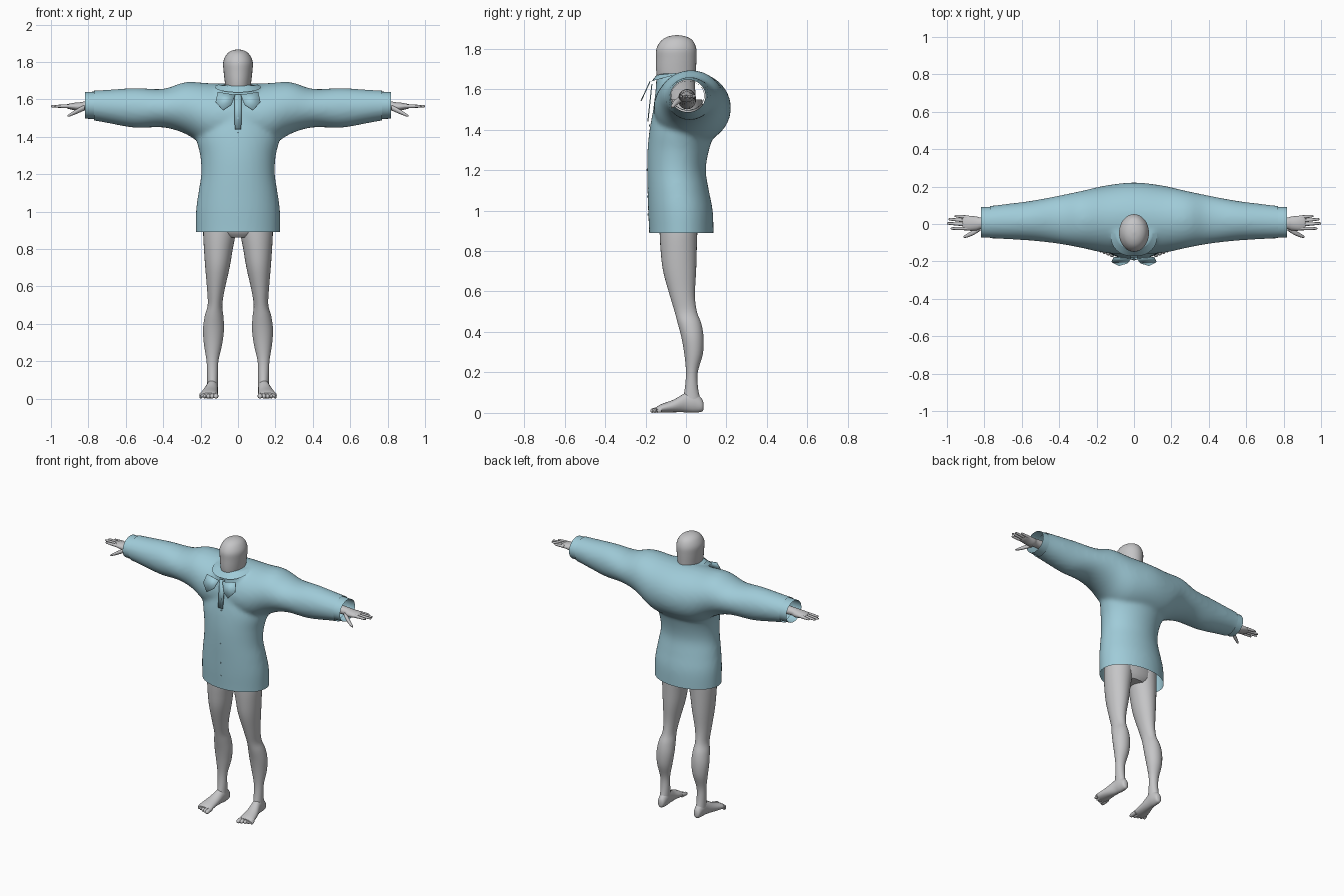
import bpy, bmesh, math
from mathutils import Vector

if "Cube" in bpy.data.objects:
    bpy.data.objects.remove(bpy.data.objects["Cube"])


def material(name, rgb):
    m = bpy.data.materials.new(name)
    m.use_nodes = True
    m.diffuse_color = (*rgb, 1)
    m.node_tree.nodes["Principled BSDF"].inputs["Base Color"].default_value = (*rgb, 1)
    return m


BLUE = material("light blue cloth", (0.35, 0.6, 0.69))
GREY = material("pale grey body", (0.56, 0.56, 0.57))


def smooth_path(rows, steps):
    """Catmull-Rom resampling of a list of section rows."""
    out = []
    for i in range(len(rows) - 1):
        a, b, c, d = (Vector(rows[min(max(i + k, 0), len(rows) - 1)]) for k in (-1, 0, 1, 2))
        for s in range(steps):
            t = s / steps
            out.append(b + (c - a) * t / 2 + (2 * a - 5 * b + 4 * c - d) * t * t / 2
                       + (3 * b - a - 3 * c + d) * t ** 3 / 2)
    return out + [Vector(rows[-1])]


def loft(bm, axis, rows, sides=32, steps=4, caps=True):
    """Rows are (position, a0, a1, b0, b1): oval sections across the axis."""
    ia, ib = [i for i in range(3) if i != axis]
    rings = []
    for p, a0, a1, b0, b1 in smooth_path(rows, steps):
        ring = []
        for k in range(sides):
            t = math.tau * k / sides
            co = Vector()
            co[axis] = p
            co[ia] = (a0 + a1) / 2 + (a1 - a0) / 2 * math.cos(t)
            co[ib] = (b0 + b1) / 2 + (b1 - b0) / 2 * math.sin(t)
            ring.append(bm.verts.new(co))
        rings.append(ring)
    for r, q in zip(rings, rings[1:]):
        for k in range(sides):
            n = (k + 1) % sides
            bm.faces.new((r[k], r[n], q[n], q[k]))
    if caps:
        bm.faces.new(rings[0])
        bm.faces.new(rings[-1])


def finish(bm, name, mat):
    bmesh.ops.recalc_face_normals(bm, faces=bm.faces)
    me = bpy.data.meshes.new(name)
    bm.to_mesh(me)
    bm.free()
    me.materials.append(mat)
    ob = bpy.data.objects.new(name, me)
    bpy.context.collection.objects.link(ob)
    shade(ob)
    return ob


def shade(ob):
    bpy.ops.object.select_all(action='DESELECT')
    ob.select_set(True)
    bpy.context.view_layer.objects.active = ob
    bpy.ops.object.shade_smooth_by_angle(angle=math.radians(45))


def mirror_x(bm):
    dup = bmesh.ops.duplicate(bm, geom=bm.verts[:] + bm.edges[:] + bm.faces[:])
    for v in dup["geom"]:
        if isinstance(v, bmesh.types.BMVert):
            v.co.x *= -1


def plate(name, points, thick=0.005):
    bm = bmesh.new()
    bm.faces.new([bm.verts.new(p) for p in points])
    ob = finish(bm, name, BLUE)
    ob.modifiers.new("thickness", 'SOLIDIFY').thickness = thick
    return ob


# Head and neck
bm = bmesh.new()
loft(bm, 2, [(1.5, -.06, .06, -.08, .05), (1.62, -.062, .062, -.13, .045),
             (1.68, -.069, .069, -.146, .048), (1.75, -.077, .077, -.148, .052),
             (1.8, -.079, .079, -.146, .051), (1.84, -.061, .061, -.122, .033),
             (1.86, -.035, .035, -.088, 0), (1.867, -.004, .004, -.05, -.04)])
finish(bm, "head", GREY)

# Hidden body and hips
bm = bmesh.new()
loft(bm, 2, [(.86, -.1, .1, -.1, .04), (.91, -.18, .18, -.13, .06),
             (1.05, -.17, .17, -.13, .06), (1.2, -.14, .14, -.12, .05),
             (1.4, -.16, .16, -.11, .09), (1.55, -.15, .15, -.09, .08)])
finish(bm, "body", GREY)

# Legs
bm = bmesh.new()
loft(bm, 2, [(.98, .01, .18, -.13, .06), (.89, .012, .186, -.13, .056),
             (.8, .028, .182, -.125, .053), (.7, .045, .175, -.113, .05),
             (.58, .072, .165, -.08, .044), (.5, .084, .162, -.056, .054),
             (.44, .078, .178, -.04, .076), (.37, .075, .187, -.022, .087),
             (.29, .085, .182, -.008, .083), (.2, .105, .168, 0, .058),
             (.12, .107, .165, -.006, .06), (.05, .107, .165, -.02, .075)])
mirror_x(bm)
finish(bm, "legs", GREY)

# Feet and toes
bm = bmesh.new()
loft(bm, 1, [(.087, .13, .142, .02, .045), (.078, .113, .157, .006, .07),
             (.04, .106, .165, .001, .105), (0, .107, .17, .003, .1),
             (-.06, .108, .19, .003, .066), (-.12, .108, .204, .001, .044),
             (-.145, .115, .2, .004, .03)], 20)
for i in range(5):
    x, r = .118 + i * .02, .013 - i * .001
    tip = -.176 + i * .008
    loft(bm, 1, [(-.12, x - r, x + r, .003, .032), (tip + .01, x - r, x + r, 0, .024),
                 (tip, x - .003, x + .003, .007, .014)], 10, 3)
mirror_x(bm)
finish(bm, "feet", GREY)

# Arms, palms, fingers and thumbs
bm = bmesh.new()
loft(bm, 0, [(.3, -.04, .05, 1.5, 1.6), (.6, -.034, .045, 1.525, 1.6),
             (.8, -.026, .034, 1.54, 1.59), (.84, -.034, .04, 1.535, 1.585),
             (.88, -.036, .044, 1.543, 1.581), (.91, -.03, .044, 1.55, 1.575),
             (.918, -.02, .03, 1.556, 1.57)], 20)
for y, tip_y, tip in ((.036, .042, .96), (.016, .025, .992), (-.004, .003, 1), (-.024, -.024, .98)):
    loft(bm, 0, [(.89, y - .01, y + .01, 1.552, 1.574),
                 (tip - .012, tip_y - .007, tip_y + .007, 1.556, 1.57),
                 (tip, tip_y - .002, tip_y + .002, 1.561, 1.565)], 10, 3)
loft(bm, 0, [(.82, -.035, -.005, 1.54, 1.57), (.86, -.06, -.033, 1.523, 1.55),
             (.9, -.074, -.056, 1.508, 1.524), (.912, -.072, -.066, 1.508, 1.514)], 10)
mirror_x(bm)
finish(bm, "arms_and_hands", GREY)

# Coat: trunk and sleeve volumes fused, softened, then opened at hem and wrists
bm = bmesh.new()
loft(bm, 2, [(.78, -.225, .225, -.18, .135), (.89, -.226, .226, -.182, .136),
             (1, -.225, .225, -.187, .132), (1.1, -.212, .212, -.19, .113),
             (1.2, -.197, .197, -.192, .098), (1.3, -.202, .202, -.19, .114),
             (1.4, -.225, .225, -.18, .15), (1.5, -.22, .22, -.162, .2),
             (1.6, -.17, .17, -.15, .16), (1.66, -.12, .12, -.147, .08),
             (1.678, -.11, .11, -.143, .07)], 48)
half = [(.15, -.155, .206, 1.34, 1.686), (.28, -.128, .177, 1.415, 1.692),
        (.4, -.106, .152, 1.45, 1.656), (.55, -.089, .124, 1.448, 1.66),
        (.7, -.08, .105, 1.474, 1.651), (.77, -.077, .097, 1.486, 1.647),
        (.85, -.076, .093, 1.49, 1.643)]
loft(bm, 0, [(-r[0], *r[1:]) for r in reversed(half)] + [(0, -.16, .222, 1.33, 1.684)] + half, 48)
coat = finish(bm, "coat", BLUE)
fuse = coat.modifiers.new("fuse", 'REMESH')
fuse.mode = 'VOXEL'
fuse.voxel_size = .012
soften = coat.modifiers.new("soften", 'SMOOTH')
soften.iterations = 8
graph = bpy.context.evaluated_depsgraph_get()
bm = bmesh.new()
bm.from_mesh(bpy.data.meshes.new_from_object(coat.evaluated_get(graph)))
for co, no in (((0, 0, .89), (0, 0, -1)), ((.77, 0, 0), (1, 0, 0)), ((-.77, 0, 0), (-1, 0, 0))):
    bmesh.ops.bisect_plane(bm, geom=bm.verts[:] + bm.edges[:] + bm.faces[:],
                           plane_co=co, plane_no=no, clear_outer=True)
coat.modifiers.clear()
bm.to_mesh(coat.data)
bm.free()
shade(coat)

# Cuffs
bm = bmesh.new()
loft(bm, 0, [(.755, -.074, .092, 1.494, 1.641), (.818, -.072, .09, 1.497, 1.64)], 32, 1, False)
mirror_x(bm)
finish(bm, "cuffs", BLUE)

# Crescent collar round the front of the neck
bm = bmesh.new()
rows = []
for i in range(17):
    t = math.pi * (i / 16)
    w = math.sin(t)
    rows.append([bm.verts.new((r * math.cos(t), -.05 - (r - .005) * w, z))
                 for r, z in ((.1, 1.68 - .01 * w), (.103 + .02 * abs(math.cos(t)) + .022 * w, 1.672 - .035 * w))])
for a, b in zip(rows, rows[1:]):
    bm.faces.new((a[0], a[1], b[1], b[0]))
finish(bm, "collar", BLUE)

# Loose collar flaps, tilted forward
for side, s in (("right", -1), ("left", 1)):
    outline = [(.108, 1.638), (.015, 1.622), (.035, 1.57), (.08, 1.54), (.12, 1.585)]
    plate(side + "_flap", [(s * x, -.175 - (1.638 - z) * .46, z) for x, z in outline])

# Front placket and buttons
plate("placket", [(-.02, -.166, 1.625), (.02, -.166, 1.625), (.017, -.186, 1.44), (-.017, -.186, 1.44)])
bm = bmesh.new()
for z, y in ((1.5, -.184), (1.42, -.182), (1.2, -.194), (1.07, -.191), (.98, -.188)):
    loft(bm, 1, [(y - .002, -.005, .005, z - .005, z + .005),
                 (y + .004, -.005, .005, z - .005, z + .005)], 10, 1)
finish(bm, "buttons", BLUE)
